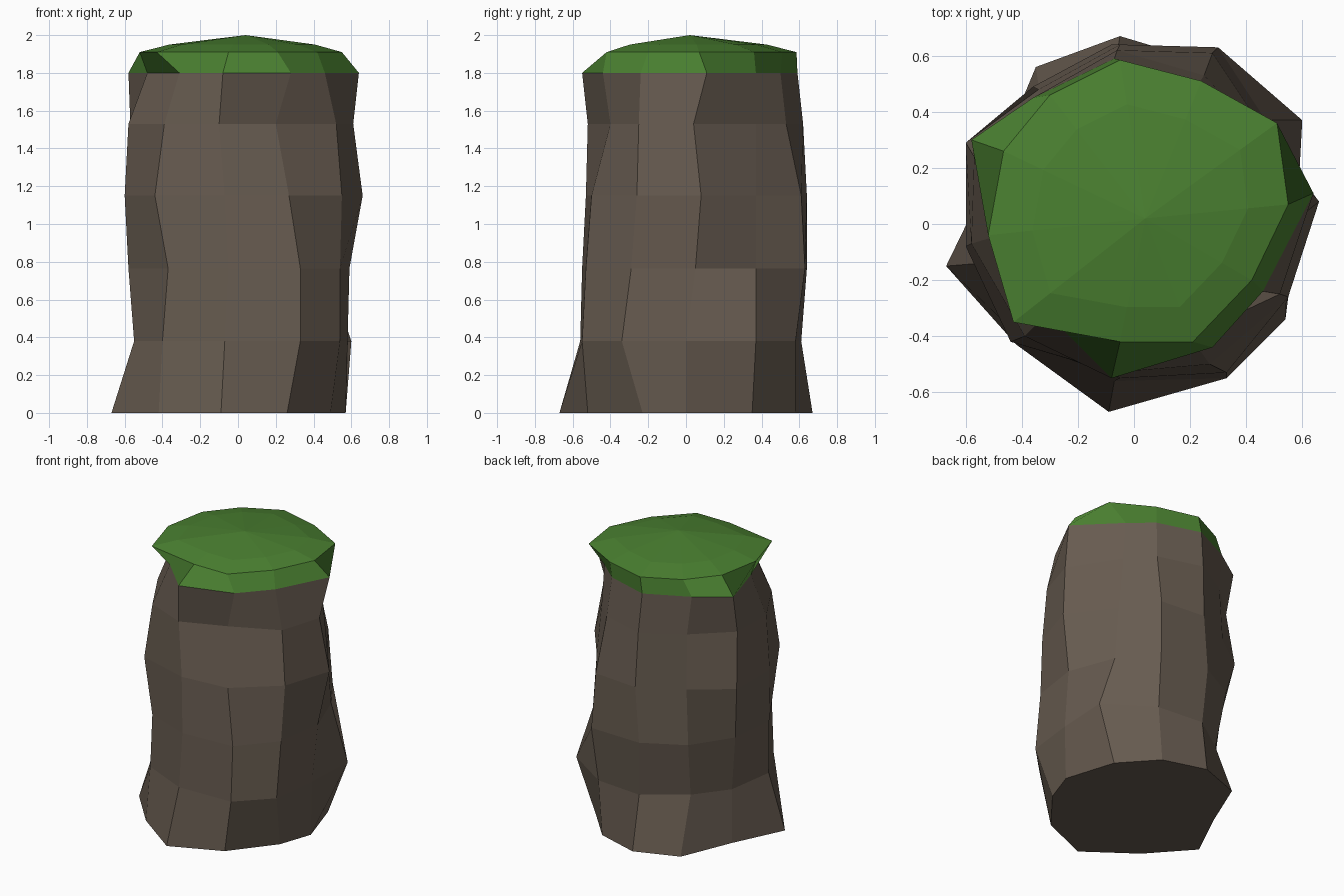
import bpy, bmesh

# Eleven-sided cross-sections, counter-clockwise from the front point
rock_rings = [
    (0.00, [(-.09, -.67), (.26, -.52), (.49, -.23), (.57, 0), (.46, .35), (.25, .58),
            (-.05, .67), (-.35, .56), (-.50, .20), (-.67, -.15), (-.42, -.43)]),
    (0.38, [(-.07, -.56), (.33, -.55), (.54, -.34), (.58, 0), (.60, .37), (.28, .58),
            (-.06, .61), (-.33, .42), (-.50, .20), (-.55, -.14), (-.40, -.41)]),
    (0.765, [(-.05, -.55), (.33, -.53), (.54, -.29), (.59, .05), (.47, .37), (.30, .63),
             (-.08, .64), (-.36, .49), (-.54, .22), (-.58, -.10), (-.37, -.43)]),
    (1.15, [(-.07, -.53), (.27, -.50), (.55, -.26), (.66, .08), (.44, .37), (.28, .61),
            (-.05, .64), (-.34, .48), (-.60, .29), (-.60, -.08), (-.44, -.42)]),
    (1.53, [(-.10, -.52), (.20, -.40), (.52, -.25), (.61, .04), (.40, .37), (.25, .53),
            (-.06, .62), (-.33, .46), (-.57, .24), (-.58, -.07), (-.39, -.40)]),
]
rim = (1.80, [(-.08, -.55), (.28, -.44), (.46, -.24), (.64, .11), (.38, .37), (.23, .50),
              (-.07, .59), (-.36, .45), (-.58, .30), (-.48, -.04), (-.31, -.32)])
lip = (1.91, [(-.05, -.42), (.21, -.42), (.42, -.20), (.55, .07), (.51, .36), (.24, .51),
              (-.05, .585), (-.30, .46), (-.465, .26), (-.52, -.04), (-.43, -.35)])
peak = (0.04, 0.02, 2.0)
crown = (1.95, [(peak[0] + .72 * (x - peak[0]), peak[1] + .72 * (y - peak[1]))
                for x, y in lip[1]])


def loft(name, rings, color, base=False, tip=None):
    bm = bmesh.new()
    loops = [[bm.verts.new((x, y, z)) for x, y in pts] for z, pts in rings]
    for low, high in zip(loops, loops[1:]):
        for i in range(len(low)):
            j = (i + 1) % len(low)
            bm.faces.new((low[i], low[j], high[j], high[i]))
    if base:
        bm.faces.new(loops[0][::-1])
    if tip:
        top, apex = loops[-1], bm.verts.new(tip)
        for i in range(len(top)):
            bm.faces.new((top[i], top[(i + 1) % len(top)], apex))
    mesh = bpy.data.meshes.new(name)
    bm.to_mesh(mesh)
    bm.free()
    mat = bpy.data.materials.new(name + "_color")
    mat.diffuse_color = color
    mesh.materials.append(mat)
    obj = bpy.data.objects.new(name, mesh)
    bpy.context.collection.objects.link(obj)
    return obj


# Stone column with a flat base
loft("rock_pillar", rock_rings + [rim], (0.135, 0.105, 0.08, 1), base=True)
# Grass cap: overhanging rim, lip and shallow dome
loft("grass_cap", [rim, lip, crown], (0.068, 0.215, 0.03, 1), tip=peak)
